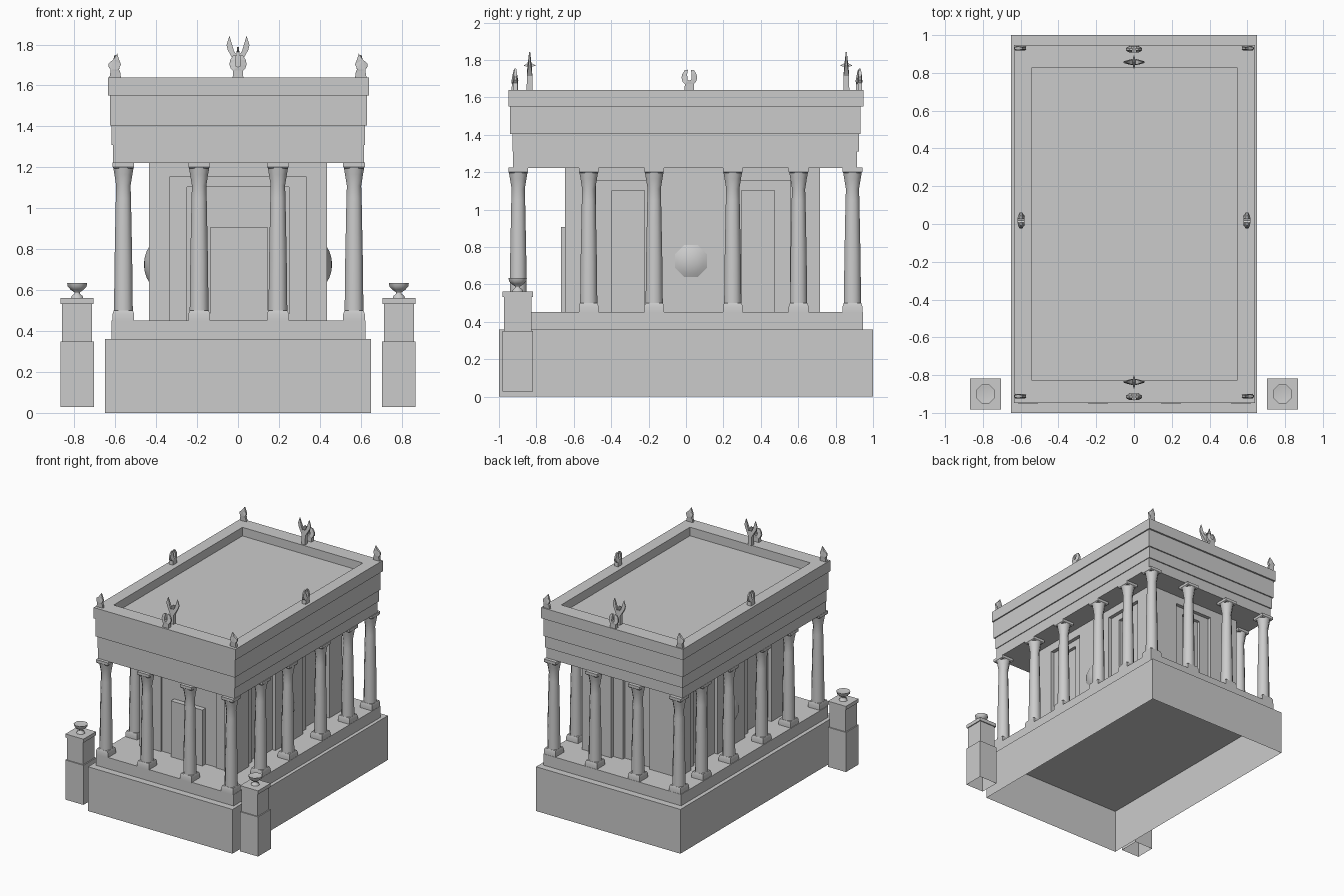
import bpy, bmesh, math
from mathutils import Matrix, Vector

if "Cube" in bpy.data.objects:
    bpy.data.objects.remove(bpy.data.objects["Cube"])


def finish(name, bm, smooth=None):
    bmesh.ops.recalc_face_normals(bm, faces=bm.faces)
    me = bpy.data.meshes.new(name)
    bm.to_mesh(me)
    bm.free()
    ob = bpy.data.objects.new(name, me)
    bpy.context.collection.objects.link(ob)
    if smooth:
        bpy.ops.object.select_all(action='DESELECT')
        ob.select_set(True)
        bpy.context.view_layer.objects.active = ob
        bpy.ops.object.shade_smooth_by_angle(angle=math.radians(smooth))
    return ob


def box(name, x, y, z, open_bottom=False):
    """Box from (min, max) ranges."""
    bm = bmesh.new()
    bmesh.ops.create_cube(bm, size=1)
    for v in bm.verts:
        v.co = Vector([(a + b) / 2 + c * (b - a) for (a, b), c in zip((x, y, z), v.co)])
    bmesh.ops.recalc_face_normals(bm, faces=bm.faces)
    if open_bottom:
        low = [f for f in bm.faces if f.normal.z < -0.9]
        bmesh.ops.delete(bm, geom=low, context='FACES_ONLY')
    return finish(name, bm)


def lathe(name, profile, sides, matrix, smooth=45):
    """Turned shape from (half width, height) points, width 0 closes to a tip."""
    bm = bmesh.new()
    grow = 1 / math.cos(math.pi / sides)
    rings = []
    for r, h in profile:
        n = sides if r > 0 else 1
        rings.append([bm.verts.new((grow * r * math.cos(math.tau * (i + .5) / sides),
                                    grow * r * math.sin(math.tau * (i + .5) / sides), h))
                      for i in range(n)])
    for a, b in zip(rings, rings[1:]):
        for i in range(sides):
            j = (i + 1) % sides
            if len(b) == 1:
                bm.faces.new((a[i], a[j], b[0]))
            else:
                bm.faces.new((a[i], a[j], b[j], b[i]))
    for ring in (rings[0], rings[-1]):
        if len(ring) > 1:
            bm.faces.new(ring)
    bm.transform(matrix)
    return finish(name, bm, smooth)


def crest(name, outline, depth, at, turn=0, flip=1):
    """Ornament: outline in x/z, thickened in y, thinner towards edges and tip."""
    bm = bmesh.new()
    face = bm.faces.new([bm.verts.new((flip * x, -1, z)) for x, z in outline])
    out = bmesh.ops.extrude_face_region(bm, geom=[face])
    for v in out['geom']:
        if isinstance(v, bmesh.types.BMVert):
            v.co.y += 2
    bmesh.ops.triangulate(bm, faces=[f for f in bm.faces if len(f.verts) > 4])
    wide = max(abs(x) for x, z in outline)
    tall = max(z for x, z in outline)
    for v in bm.verts:
        v.co.y *= depth / 2 * (1 - .6 * (v.co.x / wide) ** 2) * (1 - .75 * (v.co.z / tall) ** 2)
    bm.transform(Matrix.Translation(at) @ Matrix.Rotation(turn, 4, 'Z'))
    return finish(name, bm)


def mirrored(half):
    return half + [(-x, z) for x, z in reversed(half) if x > 0]


# Podium and step
box("podium", (-.65, .65), (-1, 1), (0, .36), True)
box("step", (-.618, .622), (-.945, .945), (.36, .452), True)

# Inner chamber with stepped niches on every side
chamber = box("chamber", (-.434, .434), (-.648, .717), (.45, 1.225))


def cut(x, y, top):
    cutter = box("niche_cutter", x, y, (.4, top))
    cutter.hide_render = True
    mod = chamber.modifiers.new("niche", 'BOOLEAN')
    mod.operation = 'DIFFERENCE'
    mod.solver = 'EXACT'
    mod.object = cutter
    return cutter


cutters = []
for inset, depth, top in ((0, .03, 1.155), (.085, .055, 1.103)):
    w, w2 = .333 - inset, .172 - inset
    cutters.append(cut((-w, w), (-.75, -.648 + depth * .4), top))
    cutters.append(cut((-w2, w2), (.717 - depth, .8), top))
    for s in (-1, 1):
        xs = sorted((s * (.434 - depth), s * .5))
        for c in (-.308, .385):
            cutters.append(cut(xs, (c - w2, c + w2), top))

# Bake the niches, then drop the cutters
bpy.context.view_layer.update()
dg = bpy.context.evaluated_depsgraph_get()
carved = bpy.data.meshes.new_from_object(chamber.evaluated_get(dg))
chamber.modifiers.clear()
chamber.data = carved
for c in cutters:
    bpy.data.objects.remove(c)

box("door", (-.137, .147), (-.668, -.62), (.45, .907))

# Round bosses on the side walls
for s in (-1, 1):
    lathe("wall_boss", [(.088, 0), (.064, .014), (.034, .023), (0, .027)], 8,
          Matrix.Translation((s * .433, .027, .725)) @ Matrix.Rotation(s * math.pi / 2, 4, 'Y'), 60)

# Columns around the edge: eight-sided shaft, square base and cap
BASE = [(.053, .45), (.053, .482), (.047, .5)]
SHAFT = [(.046, .498), (.043, .75), (.037, 1.05), (.035, 1.11), (.044, 1.165), (.05, 1.2)]
CAP = [(.047, 1.195), (.053, 1.202), (.053, 1.224)]
col_x = (-.56, -.19, .195, .567)
col_y = (-.897, -.52, -.17, .25, .602, .89)
for x in col_x:
    for y in col_y:
        if x in (col_x[0], col_x[-1]) or y in (col_y[0], col_y[-1]):
            spot = Matrix.Translation((x, y, 0))
            lathe("column_base", BASE, 4, spot, 30)
            lathe("column_shaft", SHAFT, 8, spot, 60)
            lathe("column_cap", CAP, 4, spot, 30)

# Entablature bands
for name, hx, y0, y1, z0, z1 in (("lower_beam", .613, -.925, .915, 1.222, 1.31),
                                 ("upper_beam", .619, -.928, .924, 1.31, 1.405),
                                 ("frieze", .628, -.94, .934, 1.405, 1.552)):
    box(name, (-hx + .002, hx + .002), (y0, y1), (z0, z1))

# Cornice with sunken roof
bm = bmesh.new()
bmesh.ops.create_cube(bm, size=1)
bm.transform(Matrix.Translation((.002, 0, 1.596)) @ Matrix.Diagonal((1.276, 1.896, .088, 1)))
top = max(bm.faces, key=lambda f: f.calc_center_median().z)
bmesh.ops.inset_region(bm, faces=[top], thickness=.1)
for v in top.verts:
    v.co.x = math.copysign(.542, v.co.x) + .002
    v.co.y = math.copysign(.828, v.co.y)
rim = bmesh.ops.extrude_face_region(bm, geom=[top])
bmesh.ops.translate(bm, vec=(0, 0, -.07),
                    verts=[v for v in rim['geom'] if isinstance(v, bmesh.types.BMVert)])
if top.is_valid:
    bmesh.ops.delete(bm, geom=[top], context='FACES_ONLY')
finish("cornice", bm)

# Roof ornaments
ROOF = 1.638
HORSESHOE = mirrored([(0, .052), (.01, .056), (.012, .085), (.008, .11), (.025, .107),
                      (.038, .086), (.042, .066), (.036, .046), (.024, .034), (.026, 0)])
FLAME = [(-.026, 0), (.03, 0), (.026, .03), (.02, .042), (.03, .065), (.022, .085),
         (.012, .117), (-.008, .088), (-.03, .07), (-.032, .055), (-.02, .038)]
HORNS = mirrored([(0, .15), (.008, .115), (.02, .13), (.027, .155), (.042, .205), (.056, .16),
                  (.05, .135), (.03, .1), (.016, .075), (.016, 0)])
THORN = mirrored([(0, .15), (.034, .132), (.01, .125), (.01, .09)])

for s in (-1, 1):
    crest("side_ornament", HORSESHOE, .045, (s * .598, .018, ROOF), math.pi / 2)
    for y in (-.912, .93):
        crest("corner_ornament", FLAME, .034, (s * .602, y, ROOF), flip=-s)
for y, yh in ((-.915, -.836), (.925, .857)):
    crest("gable_ornament", HORSESHOE, .044, (0, y, ROOF))
    crest("horned_ornament", HORNS, .034, (0, yh, ROOF))
    crest("ornament_thorn", THORN, .03, (0, yh, ROOF), math.pi / 2)

# Flanking posts with bowls
BOWL = [(.03, .56), (.026, .572), (.013, .582), (.014, .59), (.032, .602), (.046, .618),
        (.049, .635), (.042, .635), (0, .618)]
for s in (-1, 1):
    cx, cy = s * .786, -.9
    for name, r, z0, z1, hollow in (("post_foot", .082, .028, .35, True),
                                    ("post_shaft", .073, .345, .537, False),
                                    ("post_cap", .081, .533, .562, False)):
        box(name, (cx - r, cx + r), (cy - r, cy + r), (z0, z1), hollow)
    lathe("post_bowl", BOWL, 8, Matrix.Translation((cx, cy, 0)), 60)
